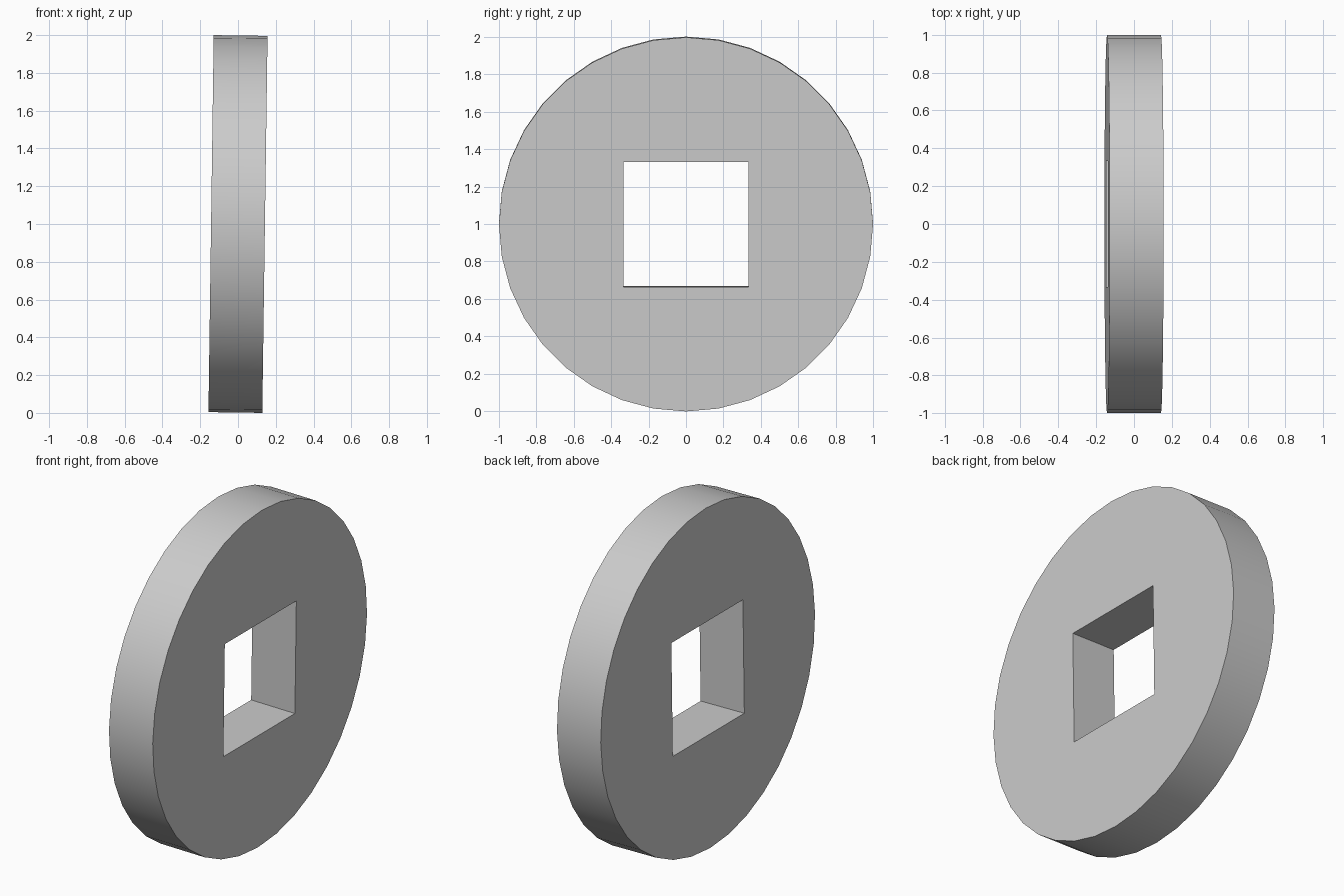
import bpy
import math

if "Cube" in bpy.data.objects:
    bpy.data.objects.remove(bpy.data.objects["Cube"])

RADIUS = 0.998
THICKNESS = 0.285
HOLE = 0.666
TILT = math.radians(0.8)

# Round plate standing on edge, leaning slightly toward +x
bpy.ops.mesh.primitive_cylinder_add(vertices=36, radius=RADIUS, depth=THICKNESS,
                                    location=(0, 0, 1),
                                    rotation=(0, math.pi / 2 + TILT, 0))
disc = bpy.context.object
disc.name = "disc"

# Square hole through the middle
bpy.ops.mesh.primitive_cube_add(size=1, location=(0, 0, 1), rotation=(0, TILT, 0))
cutter = bpy.context.object
cutter.name = "hole_cutter"
cutter.scale = (1, HOLE, HOLE)
cutter.hide_render = True

cut = disc.modifiers.new("square_hole", 'BOOLEAN')
cut.operation = 'DIFFERENCE'
cut.solver = 'EXACT'
cut.object = cutter

bpy.ops.object.select_all(action='DESELECT')
disc.select_set(True)
bpy.context.view_layer.objects.active = disc
bpy.ops.object.modifier_apply(modifier=cut.name)
bpy.data.objects.remove(cutter, do_unlink=True)

# Smooth rim, crisp edges
bpy.ops.object.shade_smooth_by_angle(angle=math.radians(30))
